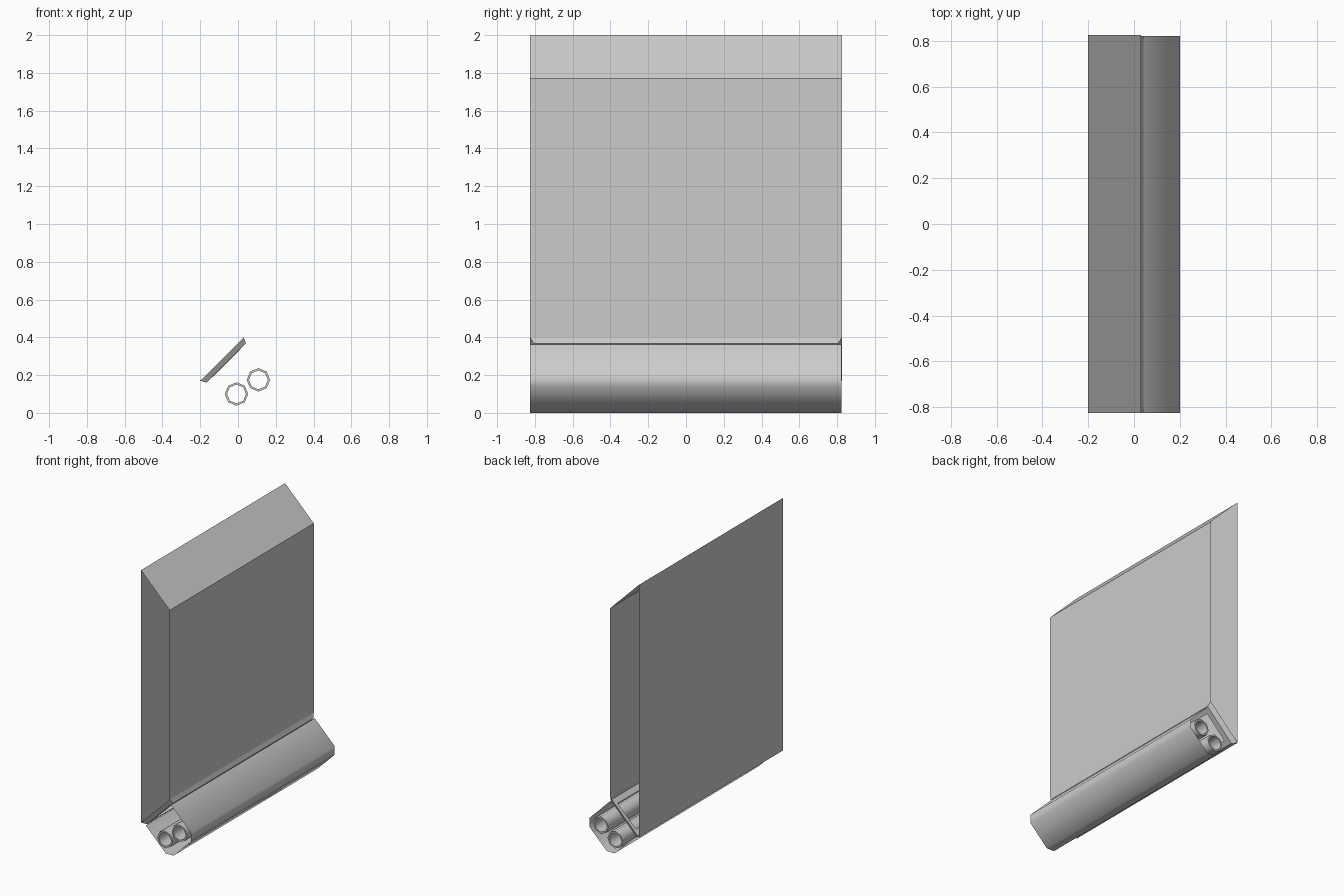
import bpy, bmesh, math

if "Cube" in bpy.data.objects:
    bpy.data.objects.remove(bpy.data.objects["Cube"])


def make_object(name, bm, smooth=None):
    mesh = bpy.data.meshes.new(name)
    bm.to_mesh(mesh)
    bm.free()
    ob = bpy.data.objects.new(name, mesh)
    bpy.context.collection.objects.link(ob)
    if smooth:
        bpy.ops.object.select_all(action='DESELECT')
        ob.select_set(True)
        bpy.context.view_layer.objects.active = ob
        bpy.ops.object.shade_smooth_by_angle(angle=math.radians(smooth))
    return ob


def bridge(bm, a, b, closed):
    n = len(a)
    for i in range(n if closed else n - 1):
        j = (i + 1) % n
        bm.faces.new((a[i], a[j], b[j], b[i]))


def sheet(name, profile, y0, y1, smooth=None):
    """Thin sheet: open x/z profile swept along y."""
    bm = bmesh.new()
    rows = [[bm.verts.new((x, y, z)) for x, z in profile] for y in (y0, y1)]
    bridge(bm, rows[0], rows[1], False)
    return make_object(name, bm, smooth)


def pipe(name, cx, cz, outer, inner, y0, y1):
    """Eight-sided hollow pipe along y."""
    bm = bmesh.new()
    rings = []
    for r, y in ((outer, y0), (outer, y1), (inner, y1), (inner, y0)):
        rings.append([bm.verts.new((cx + r * math.cos(k * math.pi / 4), y,
                                    cz + r * math.sin(k * math.pi / 4))) for k in range(8)])
    for i in range(4):
        bridge(bm, rings[i], rings[(i + 1) % 4], True)
    bmesh.ops.recalc_face_normals(bm, faces=bm.faces[:])
    return make_object(name, bm, 50)


# Tall hollow panel: back sheet, slanted top, front sheet (ends open)
sheet("panel_shell", [(-0.2, 0.17), (-0.2, 2.0), (0.03, 1.77), (0.03, 0.4)], -0.825, 0.825)

# Tapered collar and flat lip around the slanted opening under the panel
bm = bmesh.new()
rings = []
for (xa, za), (xb, zb), y in (((-0.2, 0.17), (0.03, 0.4), 0.825),
                              ((-0.165, 0.16), (0.042, 0.367), 0.805),
                              ((-0.135, 0.19), (0.012, 0.337), 0.765)):
    rings.append([bm.verts.new(p) for p in ((xa, -y, za), (xb, -y, zb), (xb, y, zb), (xa, y, za))])
for a, b in zip(rings, rings[1:]):
    bridge(bm, a, b, True)
make_object("collar", bm)

# Tilted channel with chamfered corners (ends open)
sheet("trough", [(0.04, 0.362), (0.2, 0.202), (0.2, 0.14), (0.06, 0.0),
                 (-0.002, 0.0), (-0.162, 0.16)], -0.825, 0.822, 60)

# Two pipes running through the channel
for name, cx, cz in (("lower_pipe", -0.008, 0.1), ("upper_pipe", 0.108, 0.175)):
    pipe(name, cx, cz, 0.062, 0.05, -0.825, 0.822)
